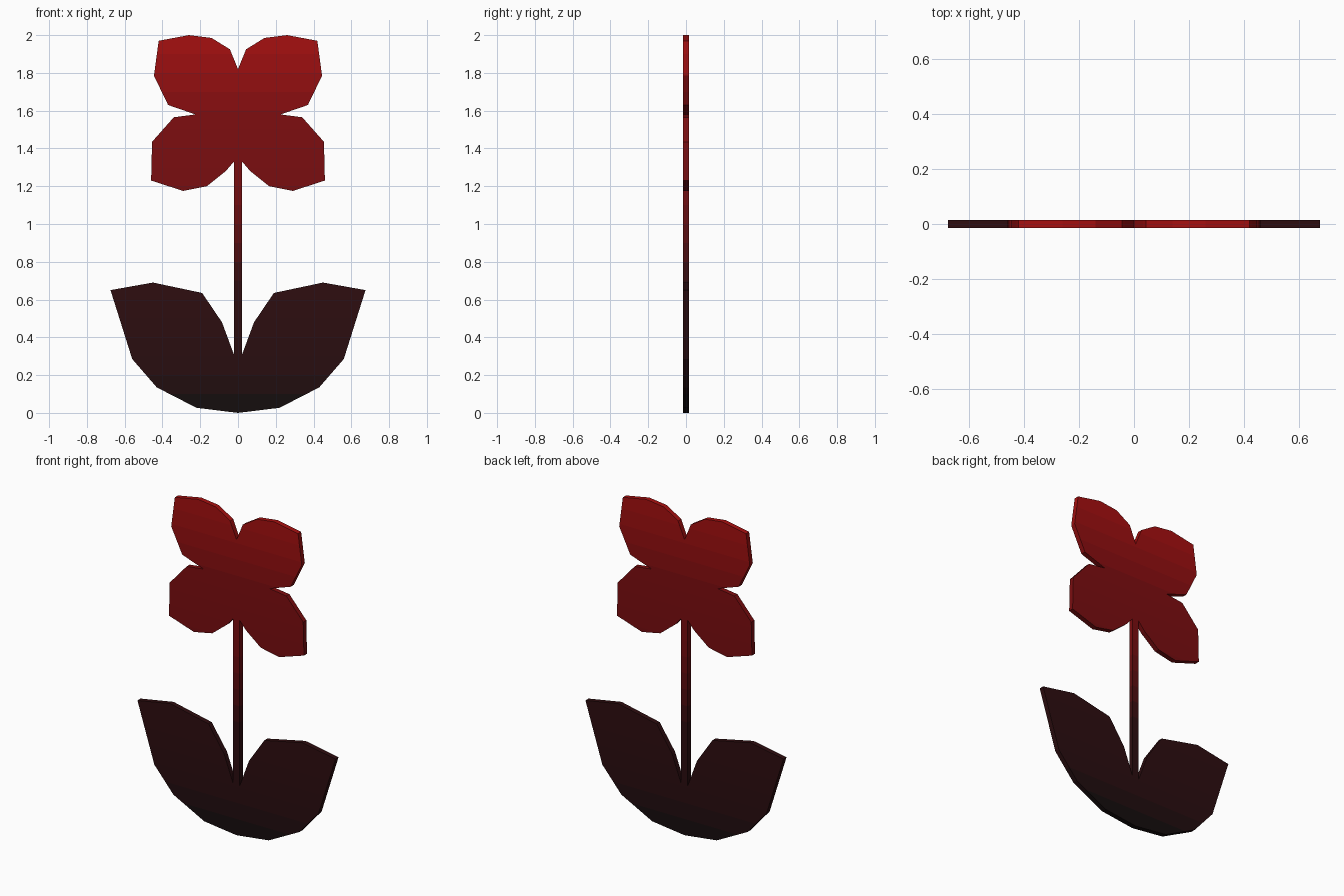
import bpy, bmesh

if "Cube" in bpy.data.objects:
    bpy.data.objects.remove(bpy.data.objects["Cube"])

HALF_THICK = 0.015
STEM = 0.022

# Colour by height: near-black base fading to bright red at the top
STOPS = [(0.0, (0.004, 0.004, 0.004)), (0.25, (0.022, 0.004, 0.005)),
         (0.7, (0.028, 0.004, 0.005)), (1.2, (0.19, 0.004, 0.005)),
         (1.55, (0.21, 0.004, 0.005)), (2.0, (0.40, 0.005, 0.005))]


def band_material(band, step):
    name = f"red_band_{band:02d}"
    mat = bpy.data.materials.get(name)
    if not mat:
        mat = bpy.data.materials.new(name)
        z = (band + 0.5) * step
        for (z0, a), (z1, b) in zip(STOPS, STOPS[1:]):
            if z0 <= z <= z1:
                t = (z - z0) / (z1 - z0)
                mat.diffuse_color = [p + (q - p) * t for p, q in zip(a, b)] + [1]
    return mat


def flat_part(name, half, step=0.1):
    """Mirror a right-hand outline in x, extrude it, and colour it in height bands."""
    outline = half + [(-x, z) for x, z in reversed(half) if x > 0]
    bm = bmesh.new()
    face = bm.faces.new([bm.verts.new((x, -HALF_THICK, z)) for x, z in outline])
    ext = bmesh.ops.extrude_face_region(bm, geom=[face], use_keep_orig=True)
    for v in ext["geom"]:
        if isinstance(v, bmesh.types.BMVert):
            v.co.y = HALF_THICK
    bmesh.ops.recalc_face_normals(bm, faces=bm.faces[:])
    bmesh.ops.triangulate(bm, faces=bm.faces[:])
    zs = [z for _, z in half]
    first, last = int(min(zs) / step), int((max(zs) - 1e-4) / step)
    for i in range(first + 1, last + 1):
        bmesh.ops.bisect_plane(bm, geom=bm.verts[:] + bm.edges[:] + bm.faces[:],
                               plane_co=(0, 0, i * step), plane_no=(0, 0, 1))
    for f in bm.faces:
        band = int(f.calc_center_median().z / step)
        f.material_index = max(0, min(band, last) - first)
    mesh = bpy.data.meshes.new(name)
    bm.to_mesh(mesh)
    bm.free()
    for i in range(first, last + 1):
        mesh.materials.append(band_material(i, step))
    obj = bpy.data.objects.new(name, mesh)
    bpy.context.collection.objects.link(obj)
    return obj


# Four-petal flower head
flat_part("flower_head", [
    (0, 1.82), (0.043, 1.925), (0.14, 1.985), (0.26, 2.0), (0.42, 1.97),
    (0.445, 1.785), (0.37, 1.63), (0.225, 1.58), (0.34, 1.565), (0.455, 1.435),
    (0.46, 1.23), (0.29, 1.175), (0.165, 1.2), (0.065, 1.28), (STEM, 1.33)])

# Stem
flat_part("stem", [(STEM, 1.33), (STEM, 0.31)])

# Pair of leaves joined at the base
flat_part("leaves", [
    (STEM, 0.31), (0.085, 0.48), (0.19, 0.635), (0.45, 0.69), (0.675, 0.65),
    (0.56, 0.285), (0.43, 0.135), (0.22, 0.027), (0, 0)])

for m in bpy.data.materials:
    if m.users and not m.is_grease_pencil:
        m.use_nodes = True
        m.node_tree.nodes["Principled BSDF"].inputs["Base Color"].default_value = m.diffuse_color
